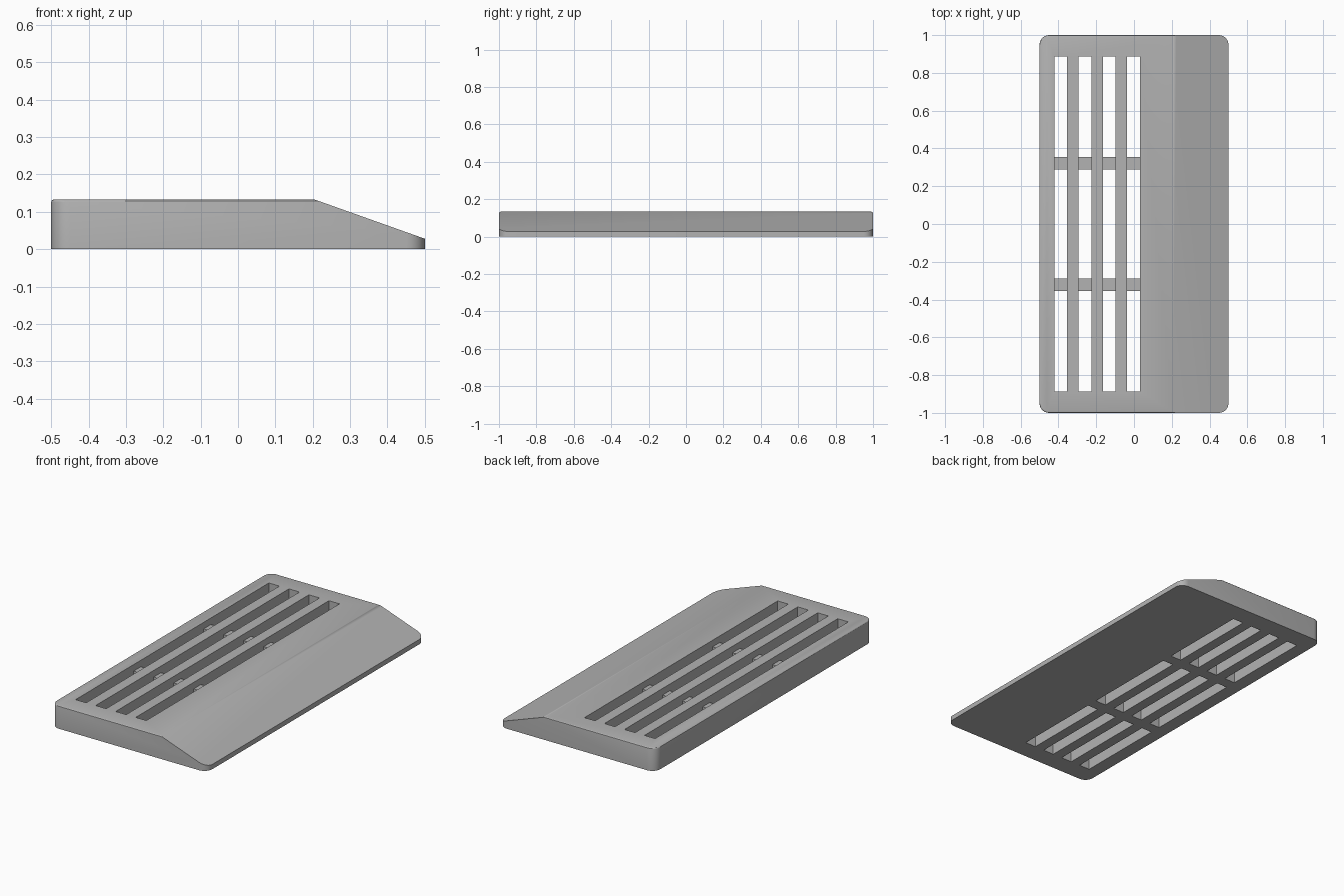
import bpy
import bmesh
import math

cube = bpy.data.objects.get("Cube")
if cube:
    bpy.data.objects.remove(cube, do_unlink=True)

HEIGHT = 0.133
RIDGE_X = 0.205
LIP = 0.028

grey = bpy.data.materials.new("plain grey")
grey.use_nodes = True
colour = (0.45, 0.45, 0.45, 1)
grey.diffuse_color = colour
grey.node_tree.nodes["Principled BSDF"].inputs["Base Color"].default_value = colour


def add_prism(bm, points, offset):
    """Extrude a closed outline along an offset vector."""
    face = bm.faces.new([bm.verts.new(p) for p in points])
    out = bmesh.ops.extrude_face_region(bm, geom=[face])
    verts = [g for g in out["geom"] if isinstance(g, bmesh.types.BMVert)]
    bmesh.ops.translate(bm, vec=offset, verts=verts)


def make_object(name, bm):
    bmesh.ops.recalc_face_normals(bm, faces=bm.faces[:])
    mesh = bpy.data.meshes.new(name)
    bm.to_mesh(mesh)
    bm.free()
    mesh.materials.append(grey)
    obj = bpy.data.objects.new(name, mesh)
    bpy.context.collection.objects.link(obj)
    return obj


# Wedge body: side profile extruded along its length
bm = bmesh.new()
profile = [(-0.5, 0), (0.5, 0), (0.5, LIP), (RIDGE_X, HEIGHT), (-0.5, HEIGHT)]
add_prism(bm, [(x, -1, z) for x, z in profile], (0, 2, 0))

# Round the four upright corners
upright = [e for e in bm.edges
           if abs(e.verts[0].co.z - e.verts[1].co.z) > 0.01
           and all(abs(abs(v.co.x) - 0.5) < 0.001 for v in e.verts)]
bmesh.ops.bevel(bm, geom=upright, offset=0.05, segments=6, profile=0.5,
                affect='EDGES', clamp_overlap=True)

# Soften the outer rim of the flat top
bm.normal_update()
rim = [e for e in bm.edges
       if all(abs(v.co.z - HEIGHT) < 0.001 for v in e.verts)
       and any(abs(f.normal.z) < 0.1 for f in e.link_faces)]
bmesh.ops.bevel(bm, geom=rim, offset=0.007, segments=3, profile=0.5,
                affect='EDGES', clamp_overlap=True)
body = make_object("slotted_wedge_body", bm)

# Slot cutters: long grooves that break through between two low cross ties
SLOT_W, PITCH, FIRST_X = 0.068, 0.1285, -0.422
END_Y, TIE_IN, TIE_OUT, TIE_TOP = 0.886, 0.288, 0.354, 0.095
half = [(TIE_IN, -0.1), (TIE_IN, TIE_TOP), (TIE_OUT, TIE_TOP),
        (TIE_OUT, -0.1), (END_Y, -0.1), (END_Y, 0.3)]
outline = half + [(-y, z) for y, z in reversed(half)]
bm = bmesh.new()
for i in range(4):
    x = FIRST_X + i * PITCH
    add_prism(bm, [(x, y, z) for y, z in outline], (SLOT_W, 0, 0))
cutter = make_object("slot_cutter", bm)
cutter.hide_render = True

# Cut the slots, then discard the cutter
cut = body.modifiers.new("slots", 'BOOLEAN')
cut.operation = 'DIFFERENCE'
cut.solver = 'EXACT'
cut.object = cutter
bpy.ops.object.select_all(action='DESELECT')
bpy.context.view_layer.objects.active = body
body.select_set(True)
bpy.ops.object.modifier_apply(modifier=cut.name)
bpy.data.objects.remove(cutter, do_unlink=True)

bpy.ops.object.shade_smooth_by_angle(angle=math.radians(30))
